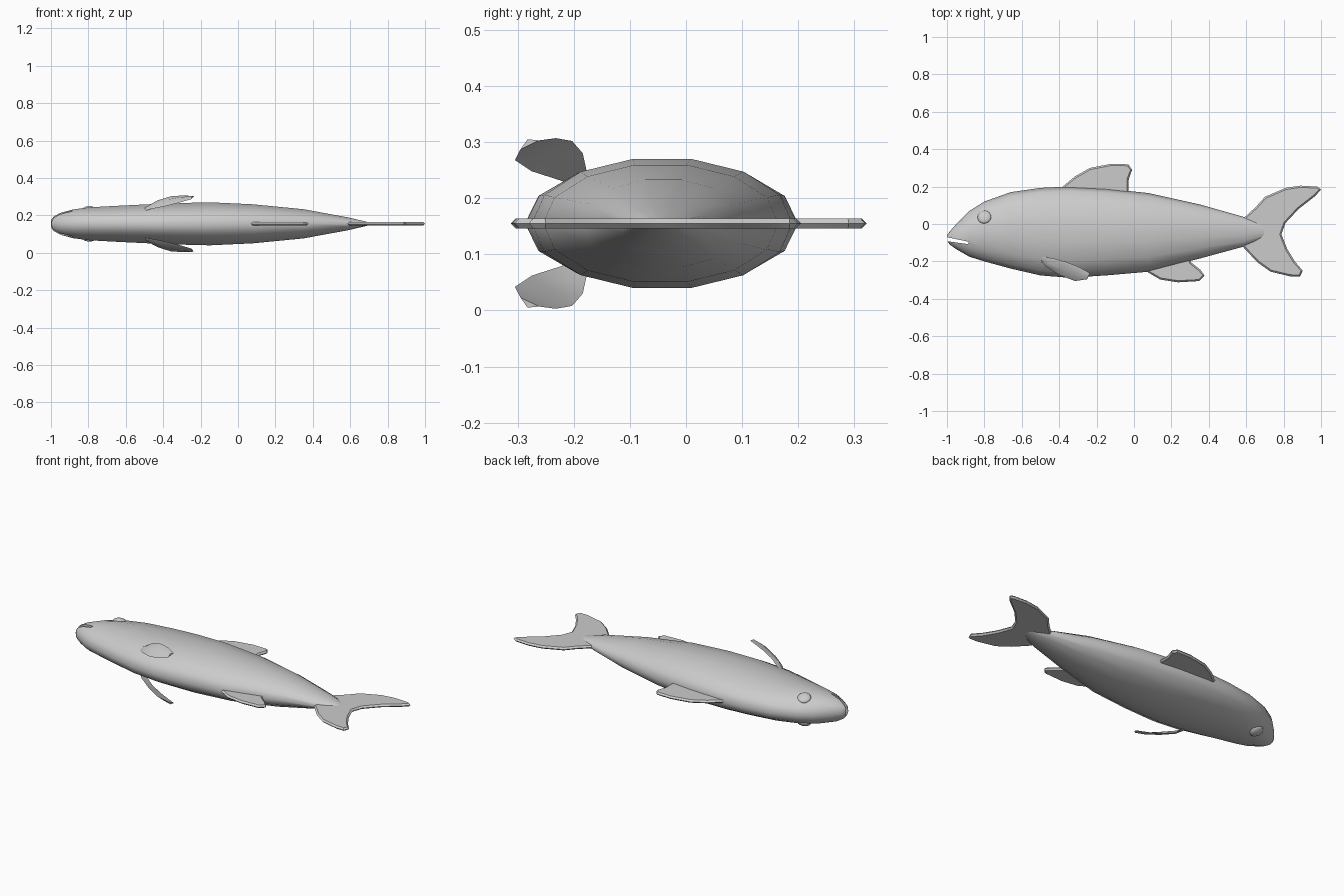
import bpy, bmesh
from math import sin, cos, pi, radians
from mathutils import Vector

if "Cube" in bpy.data.objects:
    bpy.data.objects.remove(bpy.data.objects["Cube"])

ZC = 0.155  # mid plane: the fish lies on its side


def finish(name, bm, angle=45):
    bmesh.ops.remove_doubles(bm, verts=bm.verts, dist=1e-5)
    bmesh.ops.recalc_face_normals(bm, faces=bm.faces)
    me = bpy.data.meshes.new(name)
    bm.to_mesh(me)
    bm.free()
    ob = bpy.data.objects.new(name, me)
    bpy.context.collection.objects.link(ob)
    smooth(ob, angle)
    return ob


def smooth(ob, angle):
    bpy.ops.object.select_all(action='DESELECT')
    ob.select_set(True)
    bpy.context.view_layer.objects.active = ob
    bpy.ops.object.shade_smooth_by_angle(angle=radians(angle))


def loft(name, rings, angle=60):
    bm = bmesh.new()
    loops = [[bm.verts.new(p) for p in r] for r in rings]
    n = len(loops[0])
    for a, b in zip(loops, loops[1:]):
        for i in range(n):
            j = (i + 1) % n
            bm.faces.new((a[i], a[j], b[j], b[i]))
    bm.faces.new(loops[0])
    bm.faces.new(loops[-1])
    return finish(name, bm, angle)


def plate_fin(name, outline):
    # flat fin with chamfered rim: two mirrored inset halves
    bm = bmesh.new()
    for pts in (outline, outline[::-1]):
        f = bm.faces.new([bm.verts.new((x, y, ZC)) for x, y in pts])
        f.normal_update()
        bmesh.ops.inset_individual(bm, faces=[f], thickness=0.009, depth=0.009)
    return finish(name, bm, 30)


# body: x, top y, bottom y, half thickness
stations = [(-1, -.06, -.09, .02), (-.985, -.04, -.11, .04), (-.95, 0, -.135, .06),
            (-.88, .07, -.175, .079), (-.8, .12, -.2, .09), (-.66, .17, -.238, .098),
            (-.5, .193, -.275, .106), (-.35, .2, -.287, .113), (-.15, .19, -.275, .118),
            (.08, .165, -.255, .107), (.35, .105, -.185, .08), (.59, .037, -.12, .035),
            (.71, -.01, -.07, .006)]
rings = []
for x, t, b, w in stations:
    rings.append([(x, (t + b) / 2 + (t - b) / 2 * cos(2 * pi * k / 14),
                   ZC + w * sin(2 * pi * k / 14)) for k in range(14)])
body = loft("body", rings)

# mouth slit cut through the snout
slit = [(-1.03, -.064), (-.88, -.096), (-.89, -.107), (-1.03, -.088)]
cutter = loft("mouth_cutter", [[(x, y, z) for x, y in slit] for z in (0, .31)])
cutter.hide_render = True
mod = body.modifiers.new("mouth", 'BOOLEAN')
mod.operation, mod.solver, mod.object = 'DIFFERENCE', 'EXACT', cutter
bpy.context.view_layer.objects.active = body
bpy.ops.object.modifier_apply(modifier=mod.name)
bpy.data.objects.remove(cutter)
smooth(body, 60)

# flat fins on the mid plane
plate_fin("dorsal_fin", [(-.39, .15), (-.39, .193), (-.315, .255), (-.235, .30), (-.12, .322),
                         (-.03, .319), (-.01, .29), (-.028, .24), (-.03, .14)])
plate_fin("anal_fin", [(.06, -.2), (.06, -.25), (.14, -.297), (.235, -.312), (.35, -.305),
                       (.377, -.275), (.355, -.245), (.305, -.205), (.29, -.15)])
plate_fin("tail_fin", [(.585, .03), (.65, .09), (.70, .145), (.81, .193), (.89, .205), (.98, .2),
                       (1, .185), (.97, .15), (.88, .08), (.81, .005), (.788, -.055),
                       (.82, -.135), (.86, -.2), (.902, -.25), (.888, -.28), (.835, -.28),
                       (.73, -.255), (.66, -.205), (.585, -.125)])

# curved pectoral fins: lower edge and upper edge pairs, lens section
edges = [((-.52, -.18, .215), (-.50, -.172, .225)), ((-.475, -.225, .232), (-.43, -.184, .28)),
         ((-.395, -.275, .248), (-.36, -.203, .302)), ((-.315, -.305, .268), (-.29, -.232, .307)),
         ((-.25, -.295, .287), (-.236, -.262, .303))]
# eyes and pectoral fins on both flanks
for side, s in (("left", 1), ("right", -1)):
    rings = []
    for i, (a, b) in enumerate(edges):
        a, b = Vector(a), Vector(b)
        along = Vector(edges[min(i + 1, 4)][0]) - Vector(edges[max(i - 1, 0)][0])
        n = along.cross(b - a).normalized()
        m = (a + b) / 2 + n * .006
        ring = [a, m + n * .005, b, m - n * .006]
        rings.append([(p.x, p.y, ZC + s * (p.z - ZC)) for p in ring])
    loft("pectoral_fin_" + side, rings)

    bpy.ops.mesh.primitive_uv_sphere_add(segments=16, ring_count=10, radius=.037,
                                         location=(-.8, .037, ZC + s * .074))
    eye = bpy.context.object
    eye.name = "eye_" + side
    eye.scale.z = .45
    eye.rotation_euler = (-s * radians(22), -s * radians(8), 0)
    smooth(eye, 60)
